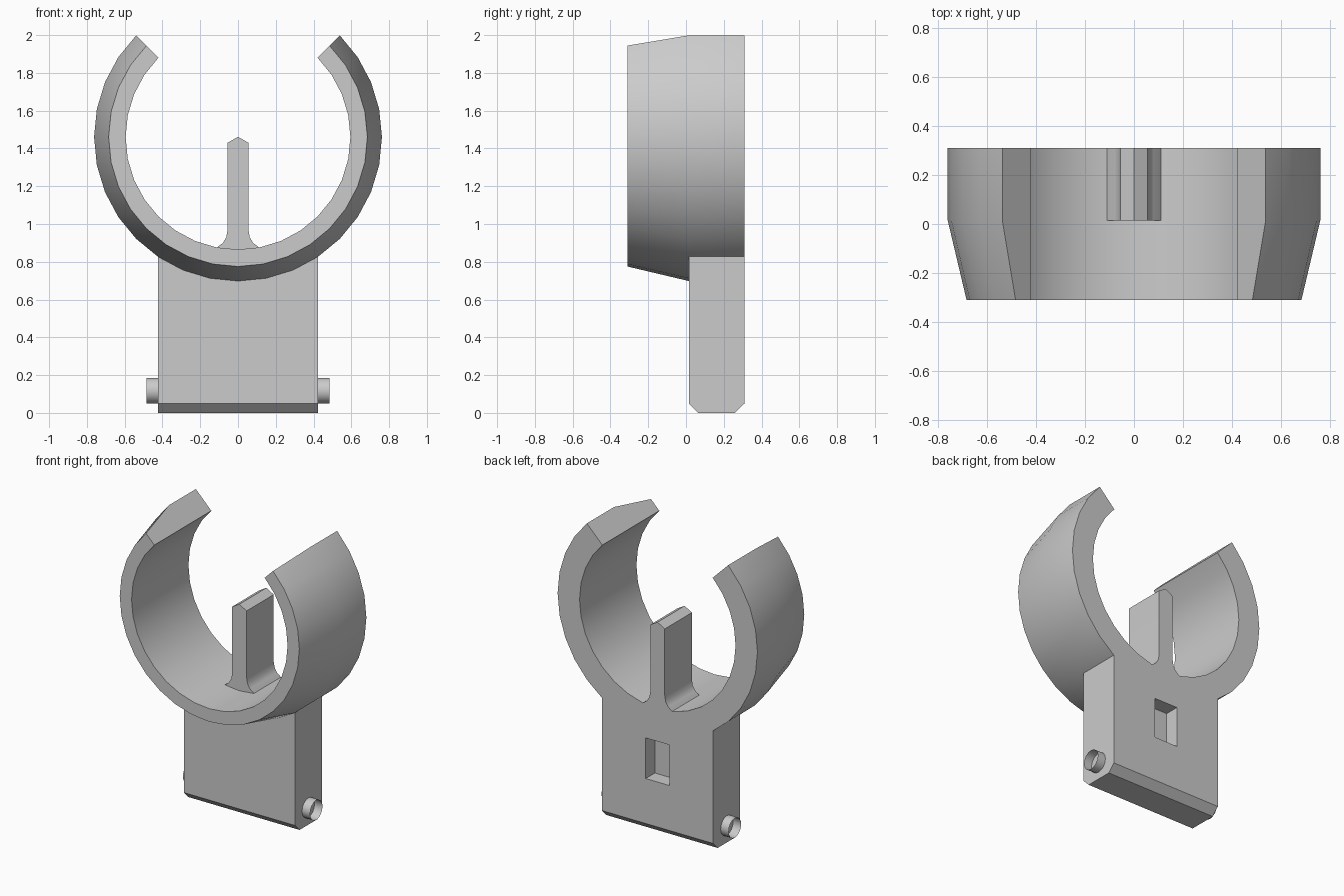
import bpy, bmesh
from math import sin, cos, radians, pi

if "Cube" in bpy.data.objects:
    bpy.data.objects.remove(bpy.data.objects["Cube"])

CZ = 1.46            # clip ring centre height
R_IN, R_OUT, R_FRONT = 0.595, 0.762, 0.685
Y0, Y1, YM = -0.31, 0.31, 0.015


def finish(name, bm, smooth=True):
    bmesh.ops.recalc_face_normals(bm, faces=bm.faces[:])
    me = bpy.data.meshes.new(name)
    bm.to_mesh(me)
    bm.free()
    ob = bpy.data.objects.new(name, me)
    bpy.context.collection.objects.link(ob)
    if smooth:
        bpy.ops.object.select_all(action='DESELECT')
        bpy.context.view_layer.objects.active = ob
        ob.select_set(True)
        bpy.ops.object.shade_smooth_by_angle(angle=radians(35))
    return ob


def prism(points, y0, y1):
    """Extrude an (x, z) outline along y."""
    bm = bmesh.new()
    f = bm.faces.new([bm.verts.new((x, y0, z)) for x, z in points])
    new = bmesh.ops.extrude_face_region(bm, geom=[f])['geom']
    vs = [v for v in new if isinstance(v, bmesh.types.BMVert)]
    bmesh.ops.translate(bm, verts=vs, vec=(0, y1 - y0, 0))
    return bm


def arc_point(r, deg):
    return r * sin(radians(deg)), CZ - r * cos(radians(deg))


# clip ring: section of (radius, y) swept 270 degrees, open at the top
section = [(R_IN, Y0), (R_FRONT, Y0), (R_OUT, YM), (R_OUT, Y1), (R_IN, Y1)]
N = 24
bm = bmesh.new()
rows = []
for i in range(N + 1):
    row = []
    for r, y in section:
        x, z = arc_point(r, -135 + 270 * i / N)
        row.append(bm.verts.new((x, y, z)))
    rows.append(row)
for a, b in zip(rows, rows[1:]):
    for j in range(5):
        k = (j + 1) % 5
        bm.faces.new((a[j], a[k], b[k], b[j]))
bm.faces.new(rows[0])
bm.faces.new(rows[-1])
finish("clip_ring", bm)

# mounting block: top follows the ring, lower long edges chamfered
W = 0.424
top = [(W, 0.835)] + [arc_point(R_OUT - 0.004, d) for d in (22.5, 11.25, 0, -11.25, -22.5)] + [(-W, 0.835)]
bm = prism([(-W, 0), (W, 0)] + top, YM, Y1)
low = [e for e in bm.edges if all(v.co.z < 0.001 for v in e.verts)
       and abs(e.verts[0].co.x - e.verts[1].co.x) > 0.1]
bmesh.ops.bevel(bm, geom=low, offset=0.05, segments=1, affect='EDGES')
block = finish("mounting_block", bm, smooth=False)

# rectangular recess in the back of the block
cutter = finish("recess_cutter", prism([(-0.09, 0.36), (0.09, 0.36), (0.09, 0.64), (-0.09, 0.64)],
                                       Y1 - 0.1, Y1 + 0.1), smooth=False)
cutter.hide_render = True
mod = block.modifiers.new("recess", 'BOOLEAN')
mod.operation = 'DIFFERENCE'
mod.object = cutter
bpy.context.view_layer.objects.active = block
bpy.ops.object.modifier_apply(modifier=mod.name)
bpy.data.objects.remove(cutter)

# centre fin with a flared foot and a ridged top
half = [(0.12, 0.855), (0.112, 0.875), (0.08, 0.9), (0.062, 0.93), (0.055, 0.97), (0.055, 1.43)]
fin = half + [(0, 1.462)] + [(-x, z) for x, z in reversed(half)]
finish("centre_fin", prism(fin, YM, Y1))

# open tubular pivot pins on both sides
for side, label in ((-1, "left"), (1, "right")):
    bm = bmesh.new()
    rings = [[bm.verts.new((side * x, 0.16 + 0.068 * cos(2 * pi * i / 16),
                            0.117 + 0.068 * sin(2 * pi * i / 16))) for i in range(16)]
             for x in (W - 0.005, 0.485)]
    for i in range(16):
        k = (i + 1) % 16
        bm.faces.new((rings[0][i], rings[0][k], rings[1][k], rings[1][i]))
    finish("pivot_pin_" + label, bm)
